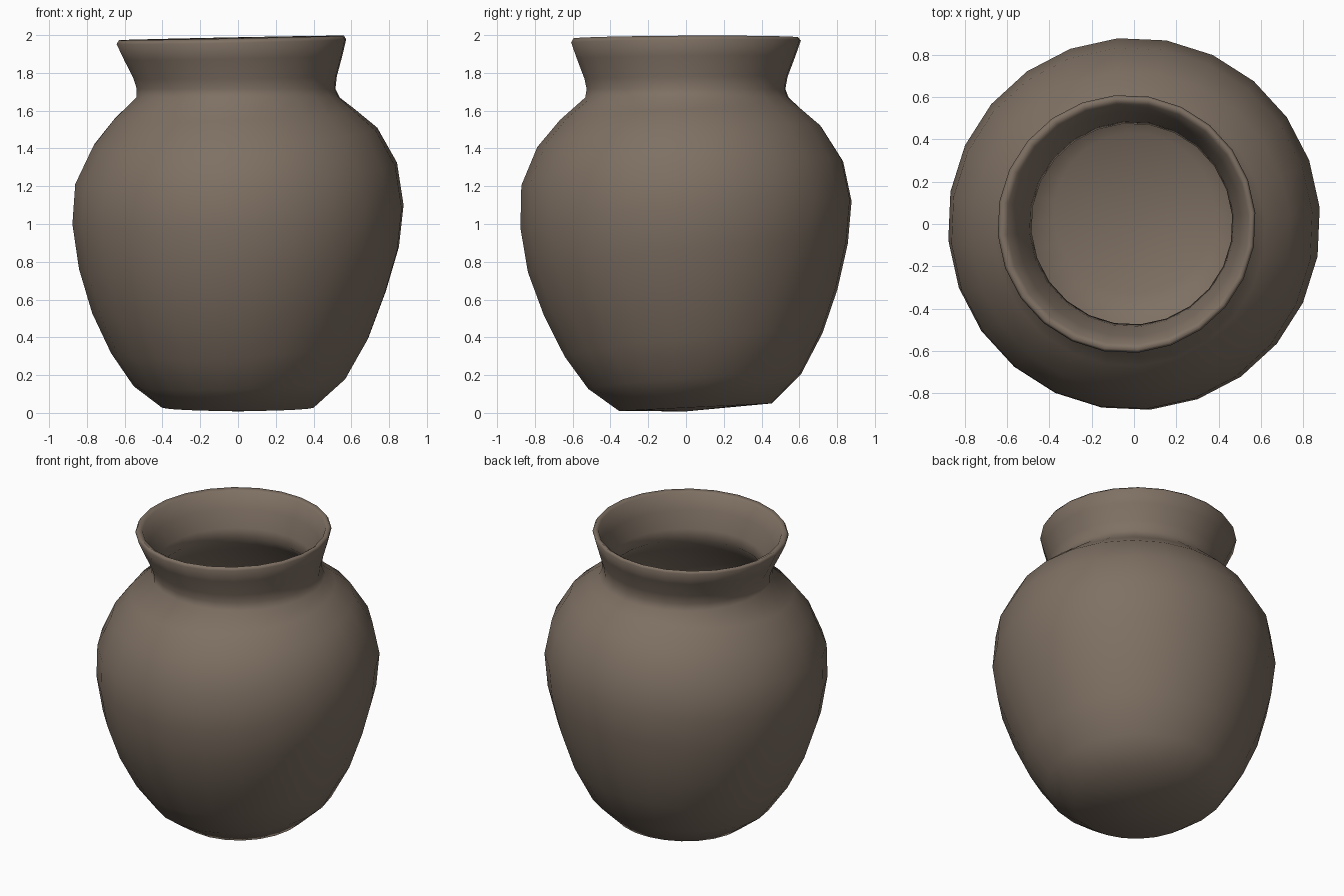
import bpy, bmesh, math

SEG = 24
START = math.radians(5)

# Hand-thrown pot: each ring is radius, height, centre x, centre y, tilt along x, tilt along y
outer = [
    (0.405, 0.03, 0.00, 0.05, 0.00, 0.05),
    (0.565, 0.165, 0.01, 0.045, 0.035, 0.07),
    (0.685, 0.36, 0.01, 0.04, 0.055, 0.095),
    (0.78, 0.585, 0.005, 0.025, 0.065, 0.095),
    (0.85, 0.82, 0.005, 0.01, 0.06, 0.095),
    (0.88, 1.05, 0.0, 0.0, 0.05, 0.085),
    (0.855, 1.268, -0.01, -0.02, 0.06, 0.08),
    (0.755, 1.46, -0.015, -0.035, 0.06, 0.075),
    (0.64, 1.58, -0.02, -0.03, 0.04, 0.05),
    (0.54, 1.67, 0.0, 0.005, 0.0, 0.0),
    (0.528, 1.715, -0.01, 0.0, 0.0, 0.0),
    (0.54, 1.775, -0.015, 0.0, 0.01, 0.01),
    (0.58, 1.88, -0.025, 0.0, 0.02, 0.01),
    (0.61, 1.965, -0.035, 0.0, 0.02, 0.01),
    (0.598, 1.985, -0.035, 0.0, 0.02, 0.005),
]
# Inside of the flared lip and throat
inner = [
    (0.57, 1.97, -0.03, 0.0, 0.02, 0.005),
    (0.53, 1.87, -0.025, 0.0, 0.01, 0.0),
    (0.485, 1.76, -0.01, 0.0, 0.0, 0.0),
    (0.475, 1.69, -0.01, 0.0, 0.0, 0.0),
]
# Inside wall follows the body, one wall thickness in
wall = [(r - 0.055, z - 0.01, *rest) for r, z, *rest in reversed(outer[1:9])]
floor = [(0.38, 0.085, 0.0, 0.05, 0.0, 0.05)]

bm = bmesh.new()


def ring(r, z, cx, cy, tx, ty):
    verts = []
    for i in range(SEG):
        a = START + i * math.tau / SEG
        x, y = r * math.cos(a), r * math.sin(a)
        verts.append(bm.verts.new((cx + x, cy + y, z + tx * x + ty * y)))
    return verts


def cap(verts, centre, flip):
    c = bm.verts.new(centre)
    for i in range(SEG):
        a, b = verts[i], verts[(i + 1) % SEG]
        bm.faces.new((b, a, c) if flip else (a, b, c))


rings = [ring(*p) for p in outer + inner + wall + floor]
for lo, hi in zip(rings, rings[1:]):
    for i in range(SEG):
        j = (i + 1) % SEG
        bm.faces.new((lo[i], lo[j], hi[j], hi[i]))
cap(rings[0], (0, 0, 0.008), True)
cap(rings[-1], (0, 0, 0.065), False)

mesh = bpy.data.meshes.new("clay_pot")
bm.to_mesh(mesh)
bm.free()
pot = bpy.data.objects.new("clay_pot", mesh)
bpy.context.collection.objects.link(pot)

# One flat clay colour
clay = bpy.data.materials.new("brown_clay")
clay.diffuse_color = (0.21, 0.162, 0.125, 1)
mesh.materials.append(clay)

for p in mesh.polygons:
    p.use_smooth = True
